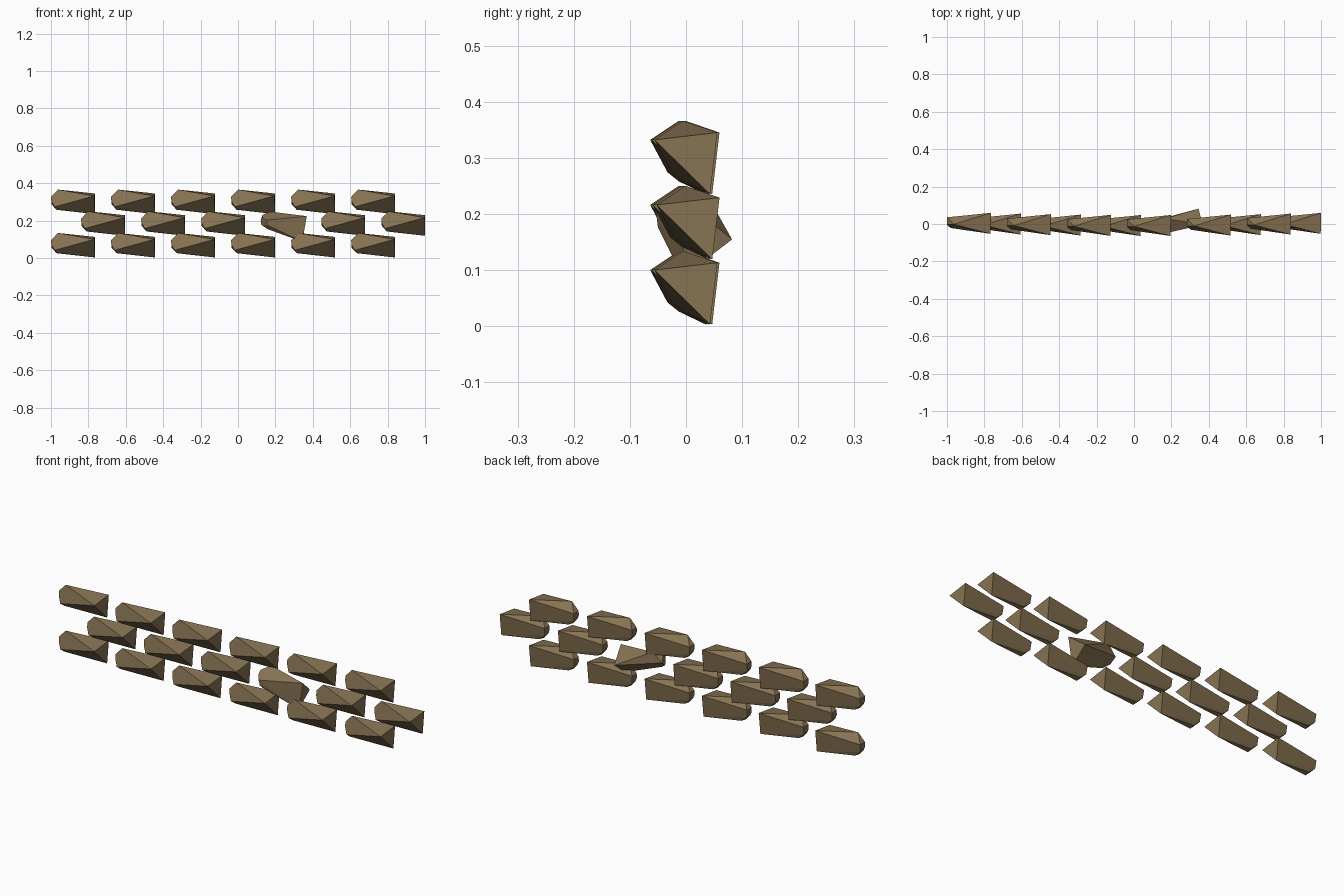
import bpy, bmesh, math
from mathutils import Matrix, Vector

if "Cube" in bpy.data.objects:
    bpy.data.objects.remove(bpy.data.objects["Cube"])

stone_mat = bpy.data.materials.new("stone_brown")
stone_mat.diffuse_color = (0.24, 0.17, 0.085, 1)
stone_mat.use_nodes = True
stone_mat.node_tree.nodes["Principled BSDF"].inputs["Base Color"].default_value = stone_mat.diffuse_color

# corner points of one faceted stone: x from the narrow left end, y, z
CORNERS = [
    (0.232, -0.058, 0.100), (0.235, 0.054, 0.113), (0.235, 0.041, 0.003),  # right end triangle
    (0.037, -0.007, 0.134),                                               # top ridge
    (0.000, -0.008, 0.095), (0.000, 0.030, 0.095),                        # blunt left end
    (0.003, 0.025, 0.055), (0.002, -0.012, 0.070),
    (0.020, -0.027, 0.042), (0.030, -0.007, 0.026), (0.035, 0.022, 0.028),
]
PITCH, LEFT = 0.321, -1.0


def stone(name, x, z, turn=None, shift=(0, 0, 0)):
    bm = bmesh.new()
    verts = [bm.verts.new(c) for c in CORNERS]
    bmesh.ops.convex_hull(bm, input=verts)
    bmesh.ops.recalc_face_normals(bm, faces=bm.faces)
    if turn:
        c = Vector((0.118, 0, 0.065))
        m = Matrix.Translation(c + Vector(shift)) @ turn @ Matrix.Translation(-c)
        bmesh.ops.transform(bm, matrix=m, verts=bm.verts)
    mesh = bpy.data.meshes.new(name)
    bm.to_mesh(mesh)
    bm.free()
    mesh.materials.append(stone_mat)
    ob = bpy.data.objects.new(name, mesh)
    # the wall bows very slightly towards the front in the middle
    bow = 0.015 * (x + 0.118) ** 2 - 0.006
    ob.location = (x, bow, z)
    bpy.context.collection.objects.link(ob)


# one stone in the middle row is knocked out of line
tilt = (Matrix.Rotation(math.radians(8), 4, 'Z')
        @ Matrix.Rotation(math.radians(11), 4, 'Y')
        @ Matrix.Rotation(math.radians(-45), 4, 'X'))

for row, z in enumerate((0.0, 0.116, 0.232)):
    offset = 0.161 if row == 1 else 0
    for i in range(6):
        x = LEFT + offset + i * PITCH
        loose = row == 1 and i == 3
        stone(f"stone_row{row + 1}_{i + 1}", x, z, tilt if loose else None)
